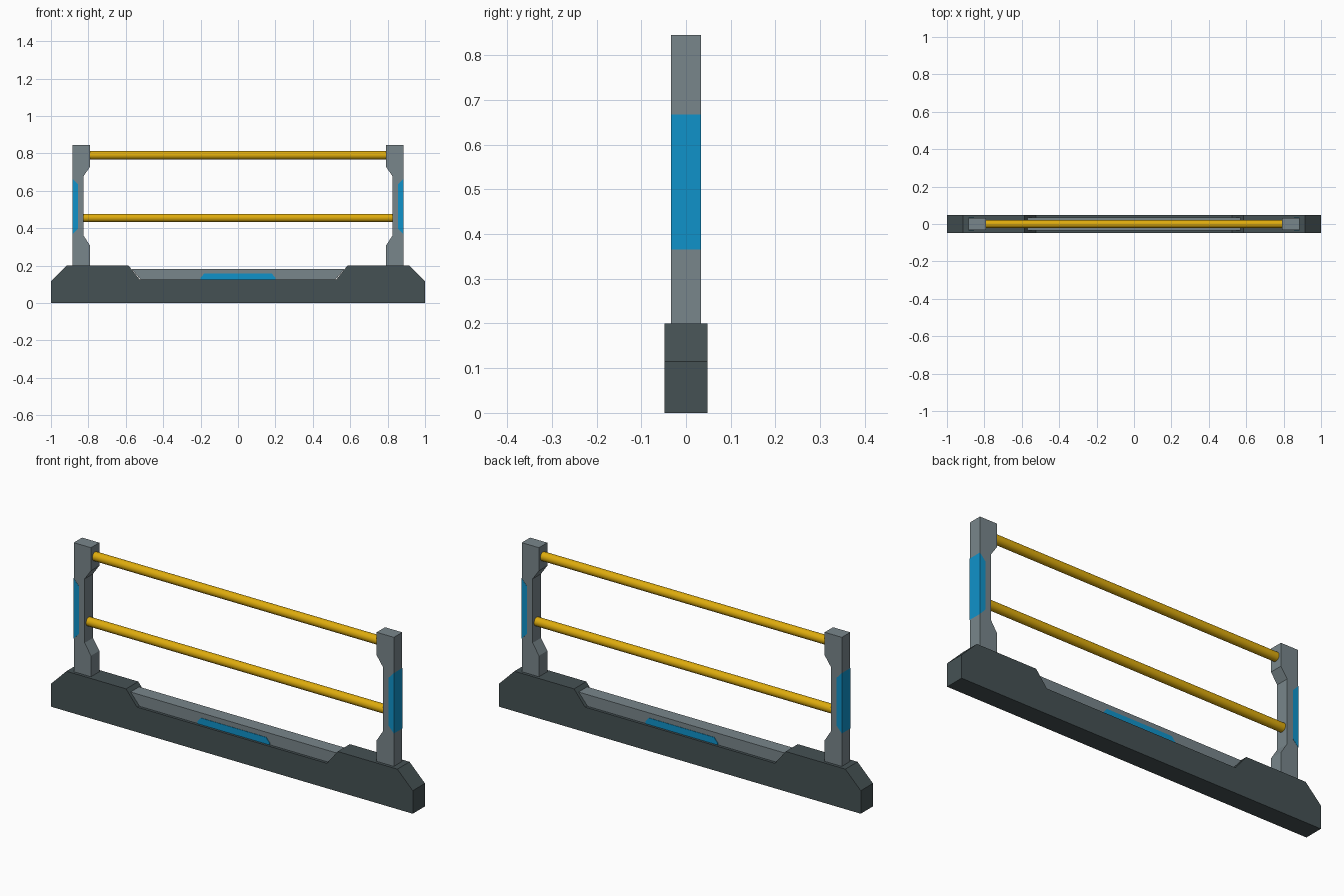
import bpy, bmesh, math

if "Cube" in bpy.data.objects:
    bpy.data.objects.remove(bpy.data.objects["Cube"])


def material(name, rgb):
    m = bpy.data.materials.new(name)
    m.diffuse_color = (*rgb, 1)
    m.use_nodes = True
    m.node_tree.nodes["Principled BSDF"].inputs["Base Color"].default_value = m.diffuse_color
    return m


DARK = material("dark slate", (0.060, 0.083, 0.088))
GREY = material("steel grey", (0.190, 0.238, 0.258))
BLUE = material("bright blue", (0.005, 0.290, 0.590))
GOLD = material("golden yellow", (0.730, 0.410, 0.004))


def prism(name, profile, half_depth, mat):
    """Extrude an XZ outline symmetrically along y."""
    bm = bmesh.new()
    face = bm.faces.new([bm.verts.new((x, -half_depth, z)) for x, z in profile])
    out = bmesh.ops.extrude_face_region(bm, geom=[face])
    verts = [g for g in out["geom"] if isinstance(g, bmesh.types.BMVert)]
    bmesh.ops.translate(bm, verts=verts, vec=(0, 2 * half_depth, 0))
    bmesh.ops.recalc_face_normals(bm, faces=bm.faces)
    me = bpy.data.meshes.new(name)
    bm.to_mesh(me)
    bm.free()
    me.materials.append(mat)
    ob = bpy.data.objects.new(name, me)
    bpy.context.collection.objects.link(ob)
    return ob


def mirrored(half):
    """Complete a right-half outline by mirroring it across x = 0."""
    return half + [(-x, z) for x, z in reversed(half)]


# Base with chamfered ends and a raised block under each post
prism("base", mirrored([(1, 0), (1, 0.115), (0.915, 0.2), (0.585, 0.2), (0.525, 0.125)]),
      0.048, DARK)

# Grey insert in the trough, with its blue marking on both sides
prism("base_insert", mirrored([(0.52, 0.11), (0.52, 0.125), (0.57, 0.183)]), 0.034, GREY)
prism("base_marking", mirrored([(0.2, 0.12), (0.2, 0.135), (0.18, 0.158)]), 0.036, BLUE)

# Notched posts with blue panels wrapped round the outer edge
POST = [(0.885, 0.19), (0.885, 0.845), (0.79, 0.845), (0.79, 0.73), (0.825, 0.68),
        (0.825, 0.36), (0.79, 0.305), (0.79, 0.19)]
PANEL = [(0.886, 0.365), (0.886, 0.667), (0.856, 0.635), (0.856, 0.397)]
for side, s in (("left", -1), ("right", 1)):
    prism(side + "_post", [(s * x, z) for x, z in POST], 0.033, GREY)
    prism(side + "_post_panel", [(s * x, z) for x, z in PANEL], 0.034, BLUE)

# Round rails between the posts
for name, z, half in (("upper_rail", 0.79, 0.795), ("lower_rail", 0.455, 0.83)):
    bpy.ops.mesh.primitive_cylinder_add(vertices=24, radius=0.022, depth=2 * half,
                                        location=(0, 0, z), rotation=(0, math.pi / 2, 0))
    rail = bpy.context.object
    rail.name = name
    rail.data.materials.append(GOLD)
    bpy.ops.object.shade_smooth_by_angle(angle=math.radians(40))
